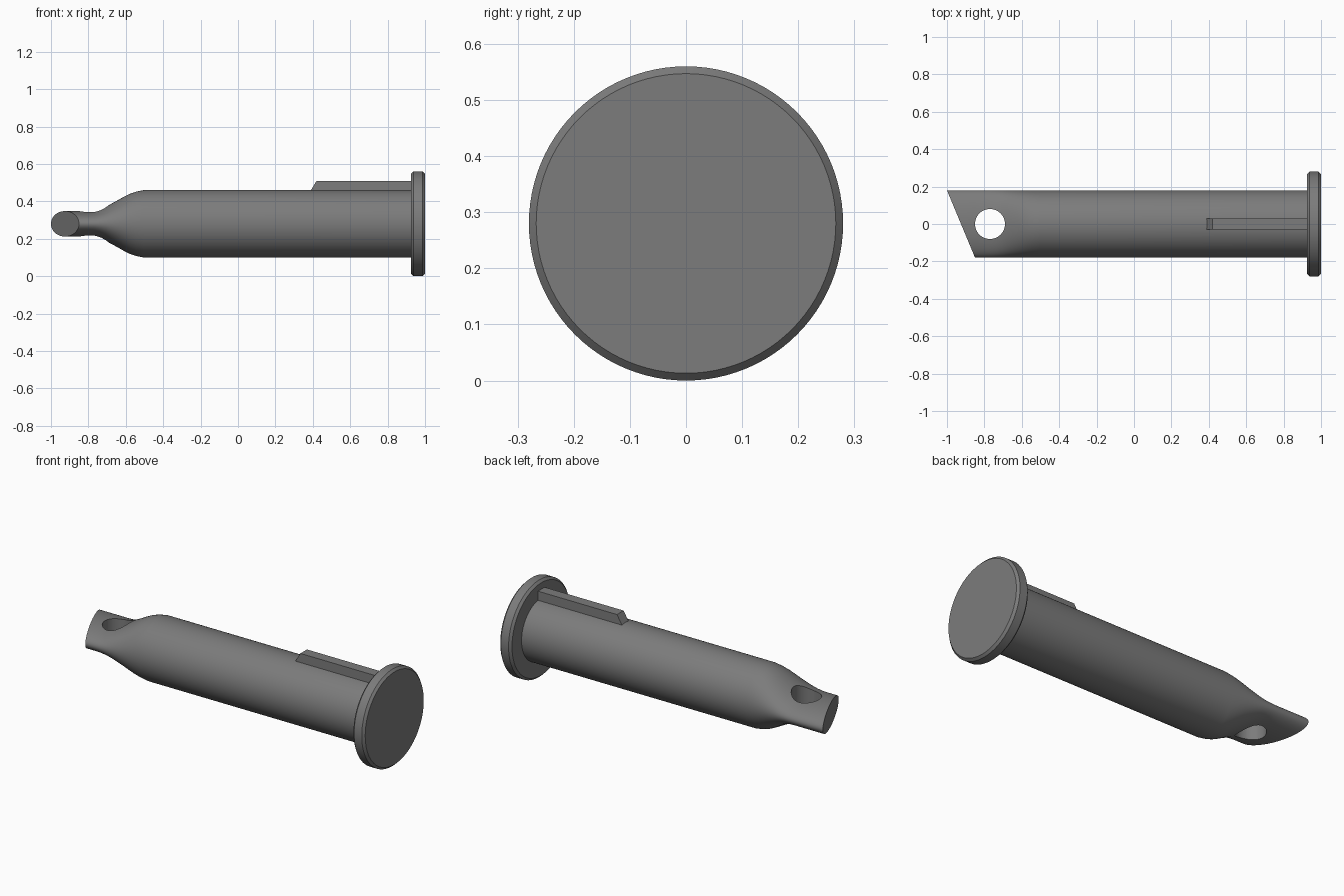
import bpy, bmesh, math

if "Cube" in bpy.data.objects:
    bpy.data.objects.remove(bpy.data.objects["Cube"])

CZ = 0.28   # height of the pin axis
SEG = 96

steel = bpy.data.materials.new("dark steel grey")
steel.diffuse_color = (0.2, 0.2, 0.2, 1)
steel.use_nodes = True
steel.node_tree.nodes["Principled BSDF"].inputs["Base Color"].default_value = steel.diffuse_color


def finish(name, bm):
    bmesh.ops.recalc_face_normals(bm, faces=bm.faces)
    mesh = bpy.data.meshes.new(name)
    bm.to_mesh(mesh)
    bm.free()
    ob = bpy.data.objects.new(name, mesh)
    bpy.context.collection.objects.link(ob)
    mesh.materials.append(steel)
    return ob


def activate(ob):
    bpy.ops.object.select_all(action='DESELECT')
    ob.select_set(True)
    bpy.context.view_layer.objects.active = ob


def smooth(ob):
    activate(ob)
    bpy.ops.object.shade_smooth_by_angle(angle=math.radians(30))


def loft(name, stations, slant=0.0):
    """Elliptical rings along x: (x, half width, half height); first ring is slanted."""
    bm = bmesh.new()
    rings = []
    for i, (x, ry, rz) in enumerate(stations):
        ring = []
        for k in range(SEG):
            a = 2 * math.pi * k / SEG
            y = ry * math.cos(a)
            shift = -slant * y if i == 0 else 0
            ring.append(bm.verts.new((x + shift, y, CZ + rz * math.sin(a))))
        rings.append(ring)
    for r0, r1 in zip(rings, rings[1:]):
        for k in range(SEG):
            n = (k + 1) % SEG
            bm.faces.new((r0[k], r0[n], r1[n], r1[k]))
    bm.faces.new(rings[0])
    bm.faces.new(rings[-1])
    return finish(name, bm)


# Shaft: round body pinched to a flattened tip with a slanted end
R = 0.18
profile = [(-0.925, 0.068), (-0.845, 0.068), (-0.80, 0.068), (-0.765, 0.071),
           (-0.735, 0.079), (-0.705, 0.092), (-0.68, 0.106), (-0.65, 0.122),
           (-0.615, 0.142), (-0.58, 0.160), (-0.545, 0.172), (-0.505, R), (0.93, R)]
shaft = loft("shaft", [(x, R, h) for x, h in profile], slant=0.15 / 0.36)

# Cross hole through the flattened tip
bpy.ops.mesh.primitive_cylinder_add(vertices=64, radius=0.08, depth=0.6,
                                    location=(-0.77, 0, CZ))
cutter = bpy.context.object
cutter.name = "hole_cutter"
activate(shaft)
mod = shaft.modifiers.new("cross hole", 'BOOLEAN')
mod.operation = 'DIFFERENCE'
mod.solver = 'EXACT'
mod.object = cutter
bpy.ops.object.modifier_apply(modifier=mod.name)
bpy.data.objects.remove(cutter)
smooth(shaft)

# Head: flat disc with chamfered rims
H, C = 0.28, 0.013
head = loft("head", [(x, r, r) for x, r in
                     [(0.925, H - C), (0.925 + C, H), (1.0 - C, H), (1.0, H - C)]])
smooth(head)

# Key: narrow rib on top of the shaft with a sloped front end
bm = bmesh.new()
side = [(0.36, 0.41), (0.93, 0.41), (0.93, 0.51), (0.42, 0.51)]
sides = [[bm.verts.new((x, y, z)) for x, z in side] for y in (-0.03, 0.03)]
bm.faces.new(sides[0])
bm.faces.new(sides[1])
for k in range(4):
    n = (k + 1) % 4
    bm.faces.new((sides[0][k], sides[0][n], sides[1][n], sides[1][k]))
finish("key", bm)
